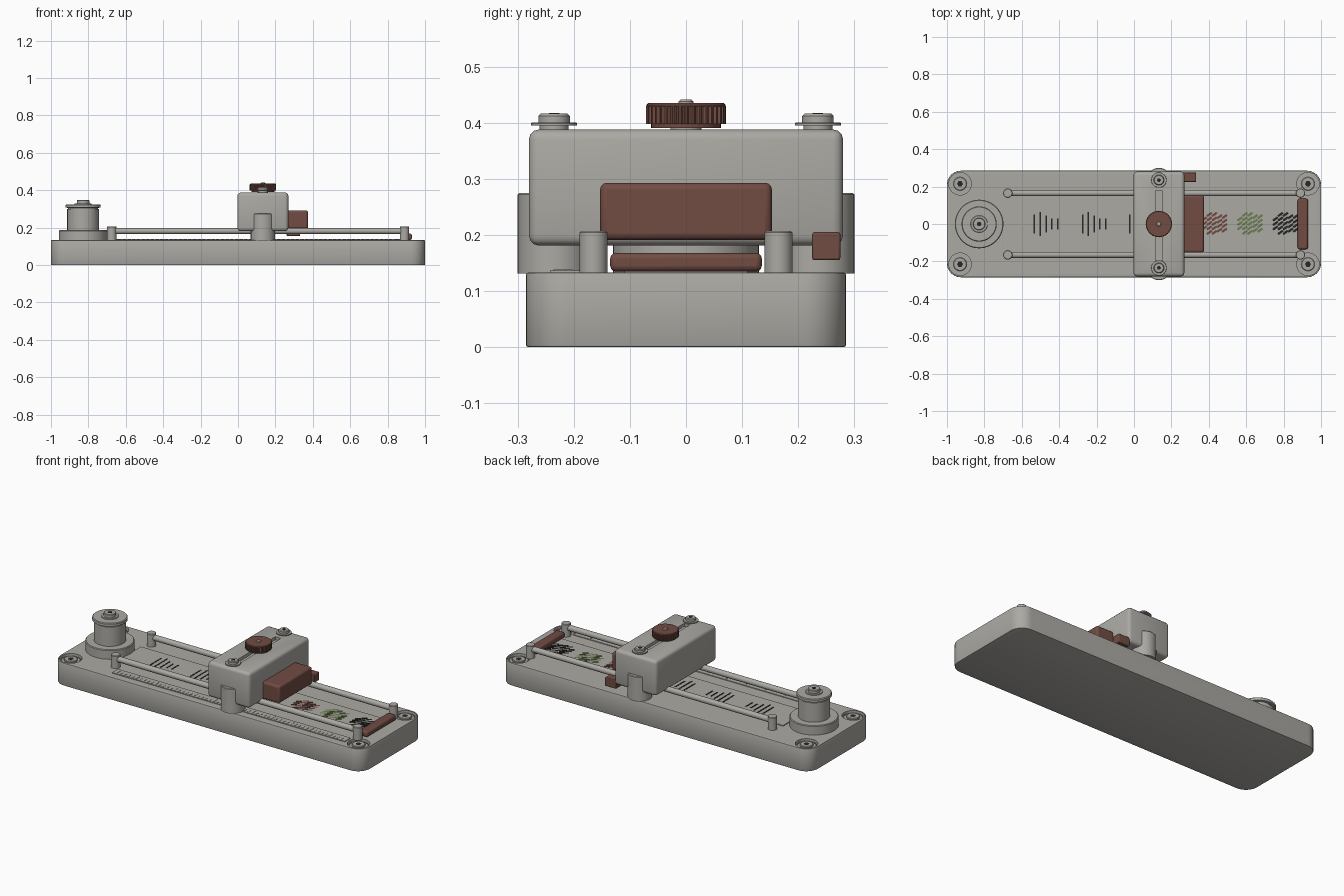
import bpy, bmesh, math
from mathutils import Matrix

if "Cube" in bpy.data.objects:
    bpy.data.objects.remove(bpy.data.objects["Cube"])


def material(name, rgb):
    m = bpy.data.materials.new(name)
    m.diffuse_color = (*rgb, 1)
    m.use_nodes = True
    m.node_tree.nodes["Principled BSDF"].inputs["Base Color"].default_value = m.diffuse_color
    return m


GREY = material("warm grey", (0.41, 0.40, 0.37))
BROWN = material("red brown", (0.165, 0.072, 0.055))
GREEN = material("moss green", (0.15, 0.21, 0.085))
BLACK = material("charcoal", (0.02, 0.02, 0.02))


def finish(name, bm, mat):
    bmesh.ops.recalc_face_normals(bm, faces=bm.faces)
    me = bpy.data.meshes.new(name)
    bm.to_mesh(me)
    bm.free()
    me.materials.append(mat)
    ob = bpy.data.objects.new(name, me)
    bpy.context.collection.objects.link(ob)
    return ob


def bevel(ob, width, segments=3):
    b = ob.modifiers.new("bevel", 'BEVEL')
    b.width, b.segments, b.limit_method = width, segments, 'ANGLE'
    b.angle_limit = math.radians(40)
    return ob


def box(name, x, y, z, mat, r=0):
    """Box from (min, max) ranges with optional rounded edges."""
    bm = bmesh.new()
    bmesh.ops.create_cube(bm, size=1)
    for v in bm.verts:
        v.co = [lo + (c + 0.5) * (hi - lo) for c, (lo, hi) in zip(v.co, (x, y, z))]
    ob = finish(name, bm, mat)
    return bevel(ob, r) if r else ob


def prism(name, pts, z0, z1, mat):
    """Outline extruded upwards."""
    bm = bmesh.new()
    f = bm.faces.new([bm.verts.new((x, y, z0)) for x, y in pts])
    ext = bmesh.ops.extrude_face_region(bm, geom=[f])["geom"]
    bmesh.ops.translate(bm, vec=(0, 0, z1 - z0),
                        verts=[v for v in ext if isinstance(v, bmesh.types.BMVert)])
    return finish(name, bm, mat)


def lathe(name, x, y, profile, mat, n=48):
    """Stack of (radius, z) rings closed at both ends."""
    bm = bmesh.new()
    rings = [[bm.verts.new((x + r * math.cos(a), y + r * math.sin(a), z))
              for a in (math.tau * i / n for i in range(n))] for r, z in profile]
    for a, b in zip(rings, rings[1:]):
        for i in range(n):
            j = (i + 1) % n
            bm.faces.new((a[i], a[j], b[j], b[i]))
    bm.faces.new(rings[0])
    bm.faces.new(rings[-1])
    return finish(name, bm, mat)


def disc(name, x, y, r, z0, z1, mat, n=48, e=0.003):
    prof = [(r, z0), (r, z1 - e), (r - e, z1)] if e else [(r, z0), (r, z1)]
    return lathe(name, x, y, prof, mat, n)


def cut(ob, cutter):
    m = ob.modifiers.new("cut", 'BOOLEAN')
    m.operation, m.object, m.solver = 'DIFFERENCE', cutter, 'EXACT'
    bpy.context.view_layer.objects.active = ob
    for mod in list(ob.modifiers):
        bpy.ops.object.modifier_apply(modifier=mod.name)
    bpy.data.objects.remove(cutter)


TOP = 0.133

# Base slab with rounded corners and countersunk screw holes
outline = []
for sx, sy, a0 in ((1, 1, 0), (-1, 1, 90), (-1, -1, 180), (1, -1, 270)):
    for i in range(11):
        a = math.radians(a0 + 9 * i)
        outline.append((sx * 0.925 + 0.075 * math.cos(a), sy * 0.21 + 0.075 * math.sin(a)))
base = prism("base", outline, 0, TOP, GREY)
bevel(base, 0.004, 2)
for sx in (-1, 1):
    for sy in (-1, 1):
        x, y = sx * 0.93, sy * 0.215
        cut(base, disc("screw_hole", x, y, 0.06, 0.115, 0.2, GREY, e=0))
        teeth = [((0.054 if i % 4 < 2 else 0.047) * math.cos(math.tau * i / 96) + x,
                  (0.054 if i % 4 < 2 else 0.047) * math.sin(math.tau * i / 96) + y) for i in range(96)]
        prism("corner_washer", teeth, 0.114, 0.122, GREY)
        disc("corner_screw", x, y, 0.036, 0.12, 0.131, GREY, 32)
        disc("corner_screw_socket", x, y, 0.016, 0.13, 0.1318, BLACK, 6, 0)

# Tray plate and front ruler
box("tray", (-0.705, 0.9), (-0.11, 0.11), (TOP - 0.002, 0.138), GREY, 0.001)
box("ruler", (-0.645, 0.86), (-0.242, -0.188), (TOP - 0.002, 0.137), GREY)
for i in range(59):
    x = -0.62 + i * 0.025
    long = 0.034 if i % 5 == 0 else 0.022
    box("ruler_tick", (x - 0.003, x + 0.003), (-0.236, -0.236 + long), (0.136, 0.1385), GREY)

# Sample lines on the left of the tray
for gx in (-0.47, -0.213, 0.04):
    for i, h in enumerate((0.05, 0.065, 0.045, 0.03, 0.03)):
        x = gx - 0.062 + i * 0.031
        box("sample_line", (x - 0.004, x + 0.004), (-h, h), (0.137, 0.1395), BLACK)

# Coloured sample dashes on the right of the tray
for gx, mat in ((0.43, BROWN), (0.62, GREEN), (0.81, BLACK)):
    for i, rows in enumerate((3, 5, 5, 4, 4)):
        for k in range(rows):
            ob = box("sample_dash", (-0.016, 0.016), (-0.006, 0.006), (0.137, 0.1395), mat)
            ob.matrix_world = (Matrix.Translation((gx - 0.054 + i * 0.027,
                               (k - (rows - 1) / 2) * 0.024 + 0.003, 0))
                               @ Matrix.Rotation(math.radians(35), 4, 'Z'))

# Guide rods on four posts
for y in (-0.165, 0.165):
    rod = disc("guide_rod", 0, 0, 0.0165, -0.78, 0.78, GREY, 24, 0)
    rod.matrix_world = Matrix.Translation((0.108, y, 0.182)) @ Matrix.Rotation(math.pi / 2, 4, 'Y')
    for x in (-0.675, 0.89):
        disc("rod_post", x, y, 0.025, TOP - 0.002, 0.207, GREY, 32)

# End stop bar
box("end_bar", (0.875, 0.93), (-0.135, 0.135), (0.135, 0.168), BROWN, 0.01)

# Spool on its pedestal
sx = -0.828
lathe("pedestal", sx, 0, [(0.13, TOP - 0.002), (0.13, 0.183), (0.126, 0.187)], GREY, 64)
lathe("spool", sx, 0, [(0.085, 0.185), (0.085, 0.3), (0.08, 0.301), (0.08, 0.306), (0.094, 0.307),
                       (0.094, 0.321), (0.09, 0.325)], GREY, 64)
disc("spool_washer", sx, 0, 0.046, 0.324, 0.33, GREY, 40, 0.002)
disc("spool_nut", sx, 0, 0.033, 0.329, 0.348, GREY, 32)
disc("spool_socket", sx, 0, 0.013, 0.347, 0.349, BLACK, 6, 0)

# Carriage with slot, side legs and clamp screws
cx = 0.133
carriage = box("carriage", (-0.003, 0.269), (-0.28, 0.28), (0.181, 0.388), GREY, 0.018)
cut(carriage, box("slot_cutter", (cx - 0.018, cx + 0.018), (-0.2, 0.18), (0.37, 0.45), GREY))
for y in (-0.235, 0.235):
    disc("carriage_leg", cx, y, 0.065, TOP - 0.002, 0.275, GREY, 48)
    disc("clamp_spacer", cx, y, 0.026, 0.385, 0.397, GREY, 32, 0)
    disc("clamp_washer", cx, y, 0.041, 0.395, 0.4, GREY, 40, 0.001)
    disc("clamp_screw", cx, y, 0.028, 0.399, 0.416, GREY, 32, 0.004)
    disc("clamp_socket", cx, y, 0.011, 0.415, 0.417, BLACK, 6, 0)

# Ribbed knob
disc("knob_neck", cx, 0, 0.028, 0.37, 0.394, GREY, 32, 0)
disc("knob_collar", cx, 0, 0.062, 0.391, 0.4, BROWN, 48, 0)
ribs = [((0.071 if i % 4 < 2 else 0.066) * math.cos(math.tau * i / 144) + cx,
         (0.071 if i % 4 < 2 else 0.066) * math.sin(math.tau * i / 144)) for i in range(144)]
prism("knob", ribs, 0.398, 0.43, BROWN)
lathe("knob_cap", cx, 0, [(0.07, 0.429), (0.07, 0.432), (0.067, 0.435)], BROWN)
disc("knob_screw", cx, 0, 0.013, 0.433, 0.441, GREY, 24)

# Brown block and small stop on the carriage
box("carriage_block", (0.26, 0.375), (-0.153, 0.153), (0.191, 0.293), BROWN, 0.012)
box("side_stop", (0.26, 0.332), (0.225, 0.275), (0.155, 0.205), BROWN, 0.004)

# Smooth shading with sharp edges
bpy.ops.object.select_all(action='SELECT')
bpy.context.view_layer.objects.active = base
bpy.ops.object.shade_smooth_by_angle(angle=math.radians(35))
